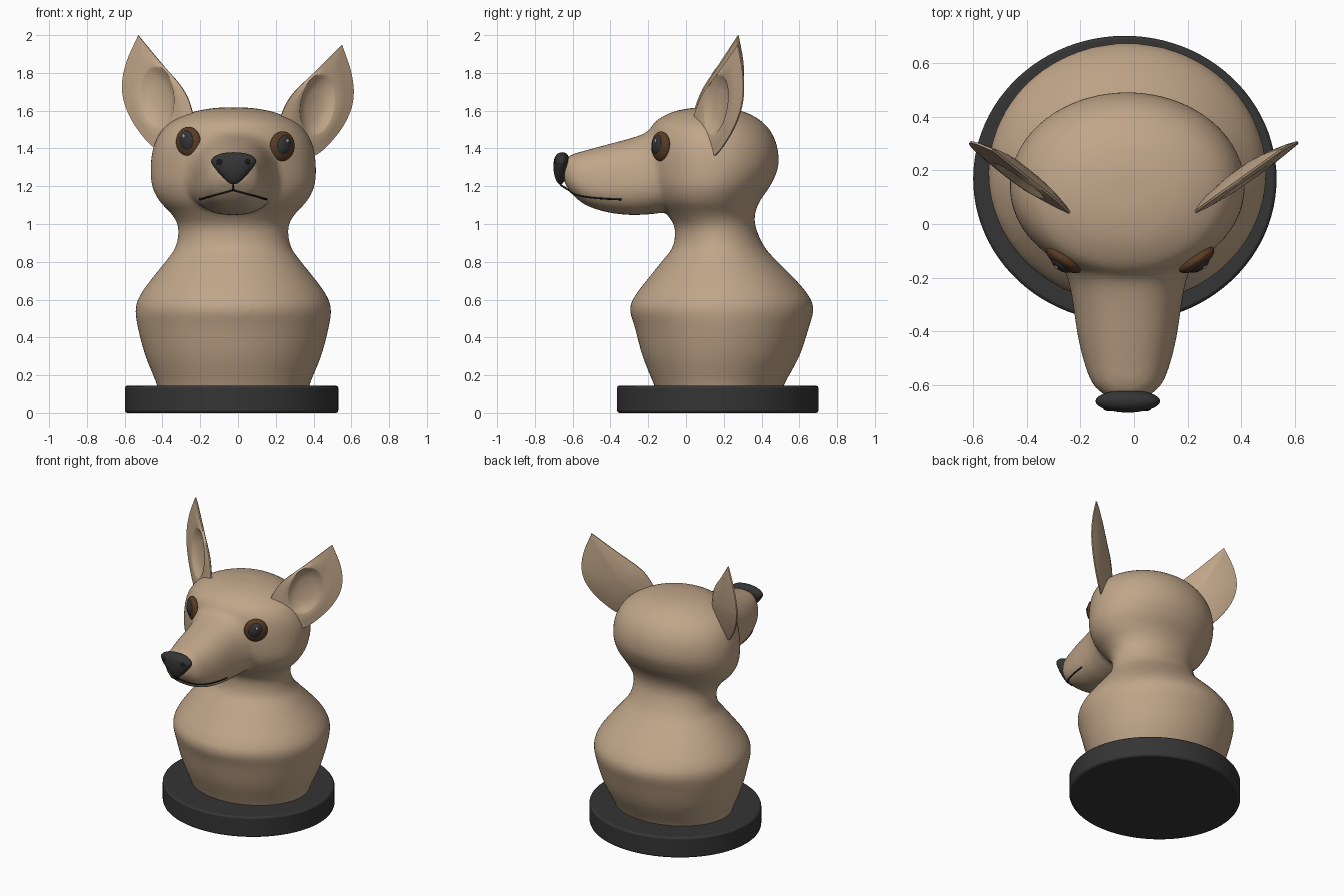
import bpy
import bmesh
from math import sin, cos, pi, atan2, radians, copysign
from mathutils import Vector, Matrix
from mathutils.bvhtree import BVHTree

CENTRE = -0.025          # the bust stands slightly off the middle
SIDES = {"left": 1, "right": -1}

cube = bpy.data.objects.get("Cube")
if cube:
    bpy.data.objects.remove(cube, do_unlink=True)


def material(name, colour):
    mat = bpy.data.materials.new(name)
    mat.use_nodes = True
    rgba = (*colour, 1)
    mat.diffuse_color = rgba
    bsdf = next(n for n in mat.node_tree.nodes if n.type == "BSDF_PRINCIPLED")
    bsdf.inputs["Base Color"].default_value = rgba
    bsdf.inputs["Roughness"].default_value = 0.6
    return mat


fur = material("tan fur", (0.53, 0.38, 0.25))
black = material("soft black", (0.035, 0.035, 0.035))
line_black = material("deep black", (0.01, 0.01, 0.01))
brown = material("brown iris", (0.1, 0.045, 0.018))
shine = material("grey shine", (0.3, 0.33, 0.35))


def add_object(name, bm, mat, angle=40):
    mesh = bpy.data.meshes.new(name)
    bmesh.ops.recalc_face_normals(bm, faces=bm.faces)
    bm.to_mesh(mesh)
    bm.free()
    mesh.materials.append(mat)
    obj = bpy.data.objects.new(name, mesh)
    bpy.context.collection.objects.link(obj)
    bpy.ops.object.select_all(action="DESELECT")
    obj.select_set(True)
    bpy.context.view_layer.objects.active = obj
    bpy.ops.object.shade_smooth_by_angle(angle=radians(angle))
    return obj


def spline(points, steps):
    """Smooth open curve through tuples of any length."""
    pts = [Vector(p) for p in points]
    pts = [pts[0] * 2 - pts[1]] + pts + [pts[-1] * 2 - pts[-2]]
    out = []
    for a, b, c, d in zip(pts, pts[1:], pts[2:], pts[3:]):
        for i in range(steps):
            t = i / steps
            out.append(b + (c - a) * t / 2 + (a * 2 - b * 5 + c * 4 - d) * t * t / 2
                       + (b * 3 - a - c * 3 + d) * t ** 3 / 2)
    return out + [pts[-2]]


def loft(bm, rings):
    """Skin closed rings of points and cap both ends."""
    rows = [[bm.verts.new(p) for p in ring] for ring in rings]
    n = len(rows[0])
    for lower, upper in zip(rows, rows[1:]):
        for i in range(n):
            j = (i + 1) % n
            bm.faces.new((lower[i], lower[j], upper[j], upper[i]))
    bm.faces.new(rows[0])
    bm.faces.new(rows[-1])


def roundish(i, n, power):
    a = 2 * pi * i / n
    return [copysign(abs(v) ** power, v) for v in (cos(a), sin(a))]


# Plinth
bm = bmesh.new()
bmesh.ops.create_cone(bm, cap_ends=True, segments=96, radius1=1, radius2=1, depth=1)
bmesh.ops.transform(bm, verts=bm.verts, matrix=Matrix.Translation((-0.034, 0.168, 0.0725))
                    @ Matrix.Diagonal((0.565, 0.533, 0.145, 1)))
plinth = add_object("plinth", bm, black)
edge = plinth.modifiers.new("soft edge", "BEVEL")
edge.width = 0.012
edge.segments = 2

# Chest, neck and skull: height, half width, front, back
bm = bmesh.new()
trunk = [
    (0.06, 0.39, -0.14, 0.49), (0.15, 0.405, -0.17, 0.52), (0.3, 0.465, -0.23, 0.6),
    (0.45, 0.505, -0.27, 0.65), (0.55, 0.518, -0.298, 0.675), (0.62, 0.495, -0.27, 0.65),
    (0.7, 0.44, -0.21, 0.585), (0.8, 0.36, -0.13, 0.485), (0.88, 0.305, -0.07, 0.415),
    (0.98, 0.292, -0.06, 0.37), (1.05, 0.325, -0.1, 0.365), (1.12, 0.39, -0.155, 0.39),
    (1.2, 0.43, -0.19, 0.445), (1.3, 0.438, -0.205, 0.488), (1.4, 0.425, -0.205, 0.485),
    (1.48, 0.39, -0.195, 0.455), (1.54, 0.33, -0.165, 0.405), (1.59, 0.225, -0.08, 0.32),
    (1.613, 0.11, 0.02, 0.22), (1.617, 0.03, 0.09, 0.15)]
N = 64
rings = []
for z, half, front, back in spline(trunk, 4):
    ring = []
    for i in range(N):
        c, s = roundish(i, N, 1)
        ring.append((CENTRE + half * c, (front + back) / 2 + (back - front) / 2 * s, z))
    rings.append(ring)
loft(bm, rings)

# Muzzle: depth, half width, bottom, top
muzzle = [
    (0.05, 0.27, 1.1, 1.58), (-0.08, 0.26, 1.07, 1.57), (-0.16, 0.235, 1.055, 1.525),
    (-0.22, 0.215, 1.05, 1.48), (-0.3, 0.2, 1.048, 1.452), (-0.42, 0.182, 1.063, 1.42),
    (-0.53, 0.155, 1.1, 1.39), (-0.6, 0.125, 1.155, 1.37), (-0.645, 0.075, 1.22, 1.34)]
rings = []
for y, half, low, high in spline(muzzle, 4):
    ring = []
    for i in range(N):
        c, s = roundish(i, N, 0.82)
        ring.append((CENTRE + half * c * (1 - 0.1 * s), y, (low + high) / 2 + (high - low) / 2 * s))
    rings.append(ring)
loft(bm, rings)
body = add_object("head_and_bust", bm, fur, 180)
blend = body.modifiers.new("blend", "REMESH")
blend.mode = "VOXEL"
blend.voxel_size = 0.016
blend.use_smooth_shade = True
soften = body.modifiers.new("soften", "SMOOTH")
soften.iterations = 8
bpy.context.view_layer.update()
surface = BVHTree.FromObject(body, bpy.context.evaluated_depsgraph_get())


def on_face(u, z):
    """Point on the front of the head."""
    hit = surface.ray_cast(Vector((CENTRE + u, -2, z)), Vector((0, 1, 0)))[0]
    return hit or Vector((CENTRE + u, -0.3, z))


# The ears and eyes share a slight sideways tilt of the head
pivot = Matrix.Translation((CENTRE, 0, 1.2))
tilt = pivot @ Matrix.Rotation(radians(2.7), 4, "Y")


def head_side(side):
    return tilt @ Matrix.Diagonal((side, 1, 1, 1)) @ Matrix.Translation((0, 0, -1.2))


# Ears: cupped in front, rounded behind, outline starting and ending at the tip
outline = spline([(0.54, 1.973), (0.592, 1.84), (0.613, 1.72), (0.595, 1.61), (0.53, 1.49),
                  (0.42, 1.38), (0.3, 1.38), (0.22, 1.47), (0.235, 1.58), (0.29, 1.7),
                  (0.41, 1.83), (0.54, 1.973)], 5)[:-1]
cup = Vector((0.418, 1.65))
ear_front = Vector((0.56, -0.82, 0.08))


def ear_point(flat, lift):
    u, z = flat
    return Vector((u, 0.04 + 0.66 * (u - 0.23) + 0.08 * (z - 1.6), z)) + ear_front * lift


def oval(p):
    d = p - cup
    a = atan2(d.y / 0.16, d.x / 0.09)
    return Vector((0.09 * cos(a) + 0.015 * sin(a), 0.16 * sin(a)))


def ear_rings():
    for scale, depth in ((0.1, -0.024), (0.5, -0.02), (0.85, -0.008), (0.97, 0.008), (1.04, 0.012)):
        yield [ear_point(cup + oval(p) * scale, depth) for p in outline]
    yield [ear_point(p.lerp(cup + oval(p), 0.5), 0.008) for p in outline]
    yield [ear_point(p, 0.002) for p in outline]
    for inward, depth in ((0, -0.006), (0.15, -0.018), (0.4, -0.032), (0.7, -0.042), (0.95, -0.046)):
        yield [ear_point(p.lerp(cup, inward), depth) for p in outline]


for name, side in SIDES.items():
    bm = bmesh.new()
    loft(bm, list(ear_rings()))
    bmesh.ops.transform(bm, verts=bm.verts, matrix=head_side(side))
    add_object(name + "_ear", bm, fur, 50)


def ball(name, matrix, mat, shape=None):
    bm = bmesh.new()
    bmesh.ops.create_uvsphere(bm, u_segments=32, v_segments=20, radius=1)
    for v in bm.verts:
        if shape:
            v.co = shape(v.co)
    bmesh.ops.transform(bm, verts=bm.verts, matrix=matrix)
    return add_object(name, bm, mat, 180)


# Eyes: flattened balls turned outwards, leaning down at the outer side
def eye_part(name, side, shift, size, mat):
    turn = Matrix.Rotation(radians(34), 4, "Z") @ Matrix.Rotation(radians(20), 4, "Y")
    place = Matrix.Translation((0.248, -0.133, 1.423)) @ turn @ Matrix.Translation(shift)
    ball(name, head_side(side) @ place @ Matrix.Diagonal((*size, 1)), mat)


for name, side in SIDES.items():
    eye_part(name + "_iris", side, (0, 0, 0), (0.076, 0.032, 0.08), brown)
    eye_part(name + "_pupil", side, (-0.005, -0.018, 0.006), (0.044, 0.024, 0.054), black)
    eye_part(name + "_eye_shine", side, (-0.004, -0.038, 0.03), (0.009, 0.006, 0.011), shine)


# Nose: wide above, narrow below
def nose_shape(p):
    width = 1.0 if p.z > 0.2 else 1 - 0.4 * (0.2 - p.z)
    return Vector((p.x * width, p.y + 0.12 * p.z, p.z + 0.25 * (1 - p.z ** 2)))


ball("nose", Matrix.Translation((CENTRE + 0.002, -0.66, 1.295))
     @ Matrix.Diagonal((0.124, 0.042, 0.085, 1)), black, nose_shape)
for name, side in SIDES.items():
    ball(name + "_nostril", Matrix.Translation((CENTRE + side * 0.068, -0.685, 1.328))
         @ Matrix.Diagonal((0.022, 0.012, 0.017, 1)), line_black)


# Mouth: thin cords lying on the muzzle
def cord(name, points):
    curve = bpy.data.curves.new(name, "CURVE")
    curve.dimensions = "3D"
    curve.bevel_depth = 0.005
    curve.bevel_resolution = 2
    curve.use_fill_caps = True
    path = curve.splines.new("POLY")
    path.points.add(len(points) - 1)
    for slot, p in zip(path.points, points):
        slot.co = (*p, 1)
    curve.materials.append(line_black)
    bpy.context.collection.objects.link(bpy.data.objects.new(name, curve))


cord("lip_cleft", spline([(CENTRE, -0.675, 1.25), (CENTRE, -0.665, 1.21), on_face(0, 1.178)], 5))
for name, side in SIDES.items():
    path = spline([(0, 1.18), (0.06, 1.163), (0.12, 1.147), (0.16, 1.135), (0.178, 1.13)], 5)
    cord(name + "_mouth", [on_face(side * u, z) for u, z in path])
